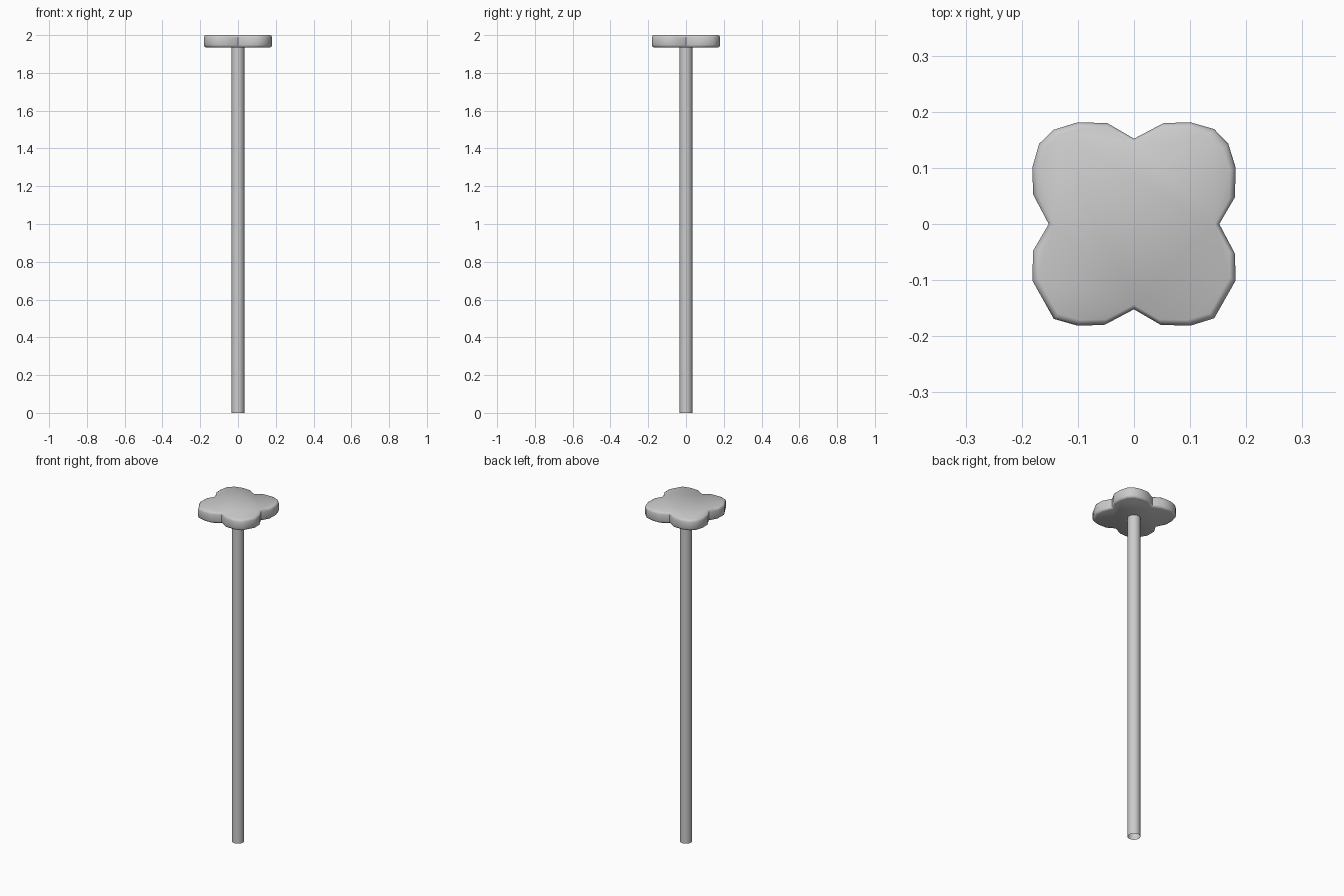
import bpy
import bmesh

if "Cube" in bpy.data.objects:
    bpy.data.objects.remove(bpy.data.objects["Cube"])


def finish(obj, angle):
    bpy.ops.object.select_all(action='DESELECT')
    obj.select_set(True)
    bpy.context.view_layer.objects.active = obj
    bpy.ops.object.shade_smooth_by_angle(angle=angle)


# Stem: slim tube, open at the ends
bpy.ops.mesh.primitive_cylinder_add(vertices=16, radius=0.034, depth=1.94,
                                    end_fill_type='NOTHING', location=(0, 0, 0.97))
stem = bpy.context.object
stem.name = "stem"
finish(stem, 0.7)

# Head: four-lobed outline, one lobe turned into four quadrants
lobe = [(0.152, 0), (0.180, 0.048), (0.181, 0.101), (0.168, 0.143),
        (0.143, 0.169), (0.101, 0.181), (0.053, 0.180)]
outline = []
for quadrant in range(4):
    for i, (x, y) in enumerate(lobe):
        # the two front lobes have a wider facet at their corner
        if (quadrant == 2 and i == 3) or (quadrant == 3 and i == 4 - 0):
            continue
        if quadrant == 2 and i == 3:
            continue
        for _ in range(quadrant):
            x, y = -y, x
        # keep the wide facet on the outer side of each front lobe
        outline.append((x, y))

# Stacked rings give the flat slab its rounded rim
rings = [(1.935, 0.945), (1.939, 0.982), (1.948, 1.0),
         (1.987, 1.0), (1.996, 0.982), (2.0, 0.945)]
bm = bmesh.new()
layers = [[bm.verts.new((x * s, y * s, z)) for x, y in outline] for z, s in rings]
n = len(outline)
for low, high in zip(layers, layers[1:]):
    for i in range(n):
        j = (i + 1) % n
        bm.faces.new((low[i], low[j], high[j], high[i]))
bm.faces.new(layers[-1])
bm.faces.new(layers[0][::-1])
bmesh.ops.recalc_face_normals(bm, faces=bm.faces)
mesh = bpy.data.meshes.new("head")
bm.to_mesh(mesh)
bm.free()
head = bpy.data.objects.new("head", mesh)
bpy.context.collection.objects.link(head)
finish(head, 0.9)
